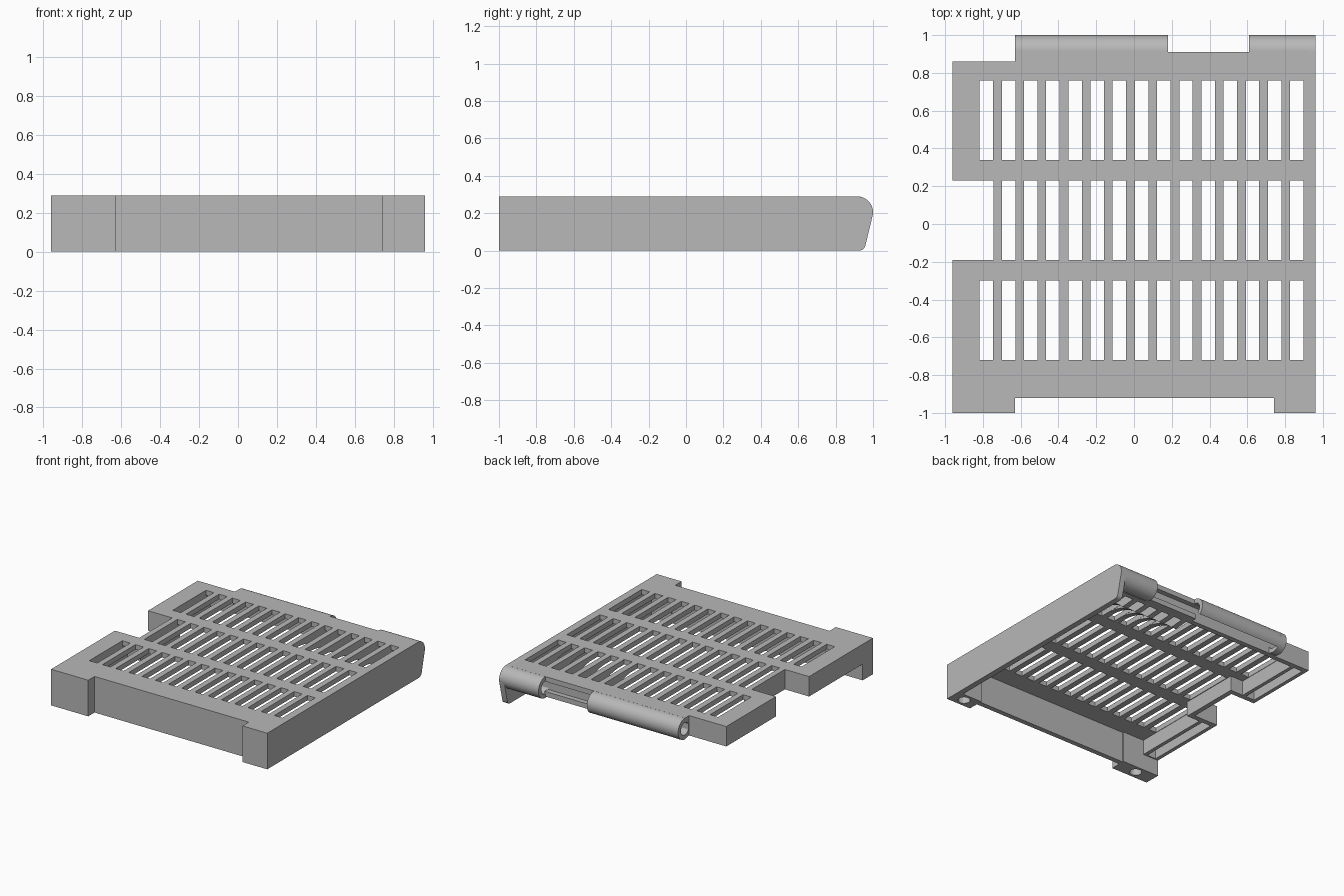
import bpy, bmesh, math

cube = bpy.data.objects.get("Cube")
if cube:
    bpy.data.objects.remove(cube, do_unlink=True)

grey = bpy.data.materials.new("plain_grey")
grey.use_nodes = True
grey.diffuse_color = (0.48, 0.48, 0.48, 1)
grey.node_tree.nodes["Principled BSDF"].inputs["Base Color"].default_value = (0.48, 0.48, 0.48, 1)

TOP, DECK, SKIRT = 0.29, 0.25, 0.13


def make(name, bm):
    bmesh.ops.recalc_face_normals(bm, faces=bm.faces)
    mesh = bpy.data.meshes.new(name)
    bm.to_mesh(mesh)
    bm.free()
    mesh.materials.append(grey)
    ob = bpy.data.objects.new(name, mesh)
    bpy.context.collection.objects.link(ob)
    return ob


def add_box(bm, x, y, z):
    made = bmesh.ops.create_cube(bm, size=1)["verts"]
    for v in made:
        v.co = [r[0] if c < 0 else r[1] for c, r in zip(v.co, (x, y, z))]


def box(name, x, y, z):
    bm = bmesh.new()
    add_box(bm, x, y, z)
    return make(name, bm)


def extrude(name, points, direction):
    bm = bmesh.new()
    face = bm.faces.new([bm.verts.new(p) for p in points])
    made = bmesh.ops.extrude_face_region(bm, geom=[face])["geom"]
    bmesh.ops.translate(bm, vec=direction,
                        verts=[g for g in made if isinstance(g, bmesh.types.BMVert)])
    return make(name, bm)


def side_profile(name, yz, x0, x1):
    return extrude(name, [(x0, y, z) for y, z in yz], (x1 - x0, 0, 0))


def activate(ob):
    bpy.ops.object.select_all(action='DESELECT')
    ob.select_set(True)
    bpy.context.view_layer.objects.active = ob


def smooth(ob):
    activate(ob)
    bpy.ops.object.shade_smooth_by_angle(angle=math.radians(35))


def cut(ob, cutter):
    mod = ob.modifiers.new("cut", 'BOOLEAN')
    mod.operation, mod.solver, mod.object = 'DIFFERENCE', 'EXACT', cutter
    cutter.hide_render = True
    activate(ob)
    bpy.ops.object.modifier_apply(modifier=mod.name)
    bpy.data.objects.remove(cutter, do_unlink=True)


def arc(cy, cz, r, a0, a1, n=14):
    angles = [math.radians(a0 + (a1 - a0) * i / n) for i in range(n + 1)]
    return [(cy + r * math.cos(a), cz + r * math.sin(a)) for a in angles]


# Slotted top deck, with the side notch and the stepped rear edge
outline = [(-0.96, -1), (-0.63, -1), (-0.63, -0.92), (0.74, -0.92), (0.74, -1),
           (0.96, -1), (0.96, 0.91), (-0.63, 0.91), (-0.63, 0.86), (-0.96, 0.86),
           (-0.96, 0.23), (-0.745, 0.23), (-0.745, -0.19), (-0.96, -0.19)]
deck = extrude("slotted_deck", [(x, y, DECK) for x, y in outline], (0, 0, TOP - DECK))
slots = bmesh.new()
for row, (y0, y1) in enumerate([(-0.72, -0.30), (-0.19, 0.23), (0.34, 0.76)]):
    for col in range(15):
        if row == 1 and col == 0:
            continue
        x = -0.817 + col * 0.1174
        add_box(slots, (x, x + 0.071), (y0, y1), (0.2, 0.4))
cut(deck, make("slot_cutter", slots))

# Solid side wall with a rounded rear corner
profile = [(-1, 0)] + arc(0.925, 0.035, 0.035, -90, -8, 6)
profile += arc(0.915, 0.205, 0.085, -8, 90, 10) + [(-1, TOP)]
smooth(side_profile("side_wall", profile, 0.915, 0.96))

# Front wall and its two drilled feet
box("front_wall", (-0.64, 0.75), (-0.92, -0.88), (0, TOP))
for name, x0, x1, hx in [("left_foot", 0.74, 0.96, 0.85), ("right_foot", -0.96, -0.63, -0.8)]:
    foot = box(name, (x0, x1), (-1, -0.87), (0, TOP))
    bm = bmesh.new()
    bmesh.ops.create_cone(bm, cap_ends=True, segments=24, radius1=0.045, radius2=0.045, depth=0.3)
    bmesh.ops.translate(bm, verts=bm.verts, vec=(hx, -0.935, 0))
    cut(foot, make("foot_hole_cutter", bm))

# Two hollow ledges beside the notch
for name, y0, y1 in [("front_ledge", -0.9, -0.19), ("rear_ledge", 0.23, 0.86)]:
    ledge = box(name, (-0.96, -0.82), (y0, y1), (SKIRT, TOP))
    cut(ledge, box("ledge_cutter", (-0.93, -0.85), (y0 + 0.04, y1 - 0.04), (0, 0.21)))
for name, y0, y1 in [("notch_front_wall", -0.23, -0.19), ("notch_rear_wall", 0.23, 0.27)]:
    box(name, (-0.83, -0.705), (y0, y1), (SKIRT, TOP))
box("notch_inner_wall", (-0.745, -0.705), (-0.2, 0.24), (SKIRT, TOP))

# Rear wall under the deck
box("rear_wall", (-0.63, 0.93), (0.83, 0.87), (SKIRT, TOP))
box("rear_step_wall", (-0.84, -0.62), (0.82, 0.86), (SKIRT, TOP))
box("rear_recess_lip", (0.17, 0.62), (0.86, 0.91), (SKIRT, 0.17))


# Hinge barrels: closed tube, open channel and end ring
def barrel(name, x0, x1, a0, a1):
    inner = 0.05
    if a1 - a0 == 360:
        bm = bmesh.new()
        rings = []
        for x, r in [(x0, 0.085), (x1, 0.085), (x1, inner), (x0, inner)]:
            rings.append([bm.verts.new((x, y, z)) for y, z in arc(0.915, 0.205, r, 0, 360, 32)[:-1]])
        for k in range(4):
            a, b = rings[k], rings[(k + 1) % 4]
            for i in range(32):
                j = (i + 1) % 32
                bm.faces.new((a[i], a[j], b[j], b[i]))
        ob = make(name, bm)
    else:
        loop = arc(0.915, 0.205, 0.085, a0, a1) + arc(0.915, 0.205, inner, a1, a0)
        ob = side_profile(name, loop, x0, x1)
    smooth(ob)


barrel("left_hinge_tube", 0.61, 0.93, 0, 360)
barrel("centre_hinge_channel", -0.58, 0.18, -50, 100)
barrel("right_hinge_ring", -0.63, -0.57, 0, 360)

# Curved ribs that deepen towards the rear, below the deck bars
rib = [(0.84, DECK + 0.01), (0.40, DECK + 0.01)] + arc(0.40, -0.19, 0.44, 90, 45, 10) + [(0.84, SKIRT)]
for i in range(8, 14):
    x = -0.746 + i * 0.1174
    smooth(side_profile("curved_rib", rib, x + 0.001, x + 0.045))
